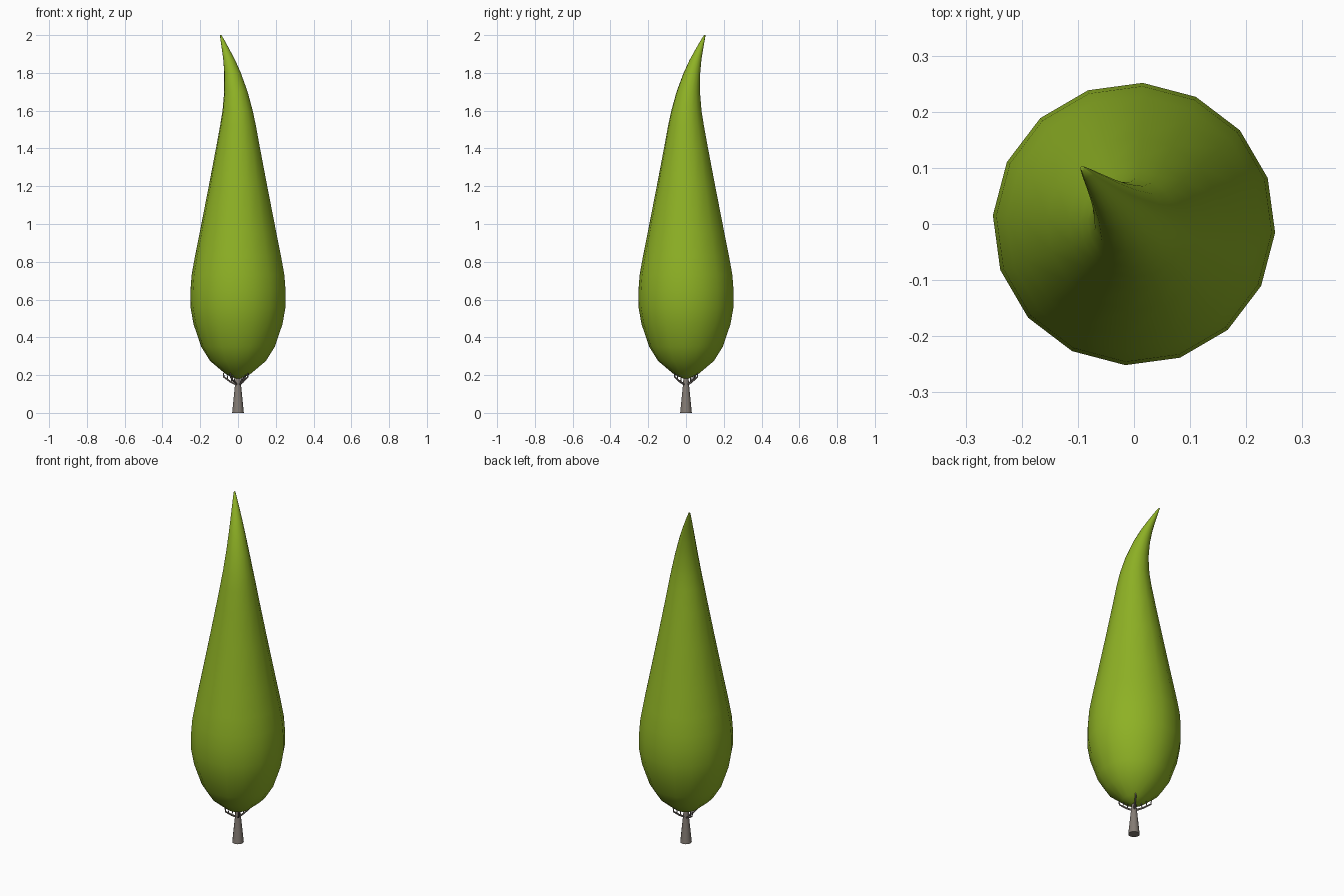
import bpy, bmesh, math
from mathutils import Vector

if "Cube" in bpy.data.objects:
    bpy.data.objects.remove(bpy.data.objects["Cube"])


def material(name, rgb):
    m = bpy.data.materials.new(name)
    m.diffuse_color = (*rgb, 1)
    m.use_nodes = True
    m.node_tree.nodes["Principled BSDF"].inputs["Base Color"].default_value = m.diffuse_color
    return m


LEAF = material("leaf green", (0.27, 0.44, 0.018))
BARK = material("grey bark", (0.23, 0.20, 0.175))


def loft(bm, rings, sides, start=0.0, tilt=False):
    """Skin circles given as (centre, radius); tilt turns them along the path."""
    loops = []
    for i, (c, r) in enumerate(rings):
        c = Vector(c)
        q = None
        if tilt:
            a = Vector(rings[max(i - 1, 0)][0])
            b = Vector(rings[min(i + 1, len(rings) - 1)][0])
            q = Vector((0, 0, 1)).rotation_difference(b - a)
        loop = []
        for k in range(sides):
            t = start + math.tau * k / sides
            p = Vector((r * math.cos(t), r * math.sin(t), 0))
            if q:
                p.rotate(q)
            loop.append(bm.verts.new(c + p))
        loops.append(loop)
    for a, b in zip(loops, loops[1:]):
        for k in range(sides):
            n = (k + 1) % sides
            bm.faces.new((a[k], a[n], b[n], b[k]))
    bm.faces.new(loops[0][::-1])
    bm.faces.new(loops[-1])


def finish(name, bm, mat, angle):
    bmesh.ops.recalc_face_normals(bm, faces=bm.faces[:])
    me = bpy.data.meshes.new(name)
    bm.to_mesh(me)
    bm.free()
    me.materials.append(mat)
    ob = bpy.data.objects.new(name, me)
    bpy.context.collection.objects.link(ob)
    bpy.ops.object.select_all(action='DESELECT')
    ob.select_set(True)
    bpy.context.view_layer.objects.active = ob
    bpy.ops.object.shade_smooth_by_angle(angle=math.radians(angle))
    return ob


# Foliage: teardrop whose tip bends towards the back left (z, radius, bend)
profile = [(0.18, 0.012, 0), (0.205, 0.065, 0), (0.275, 0.148, 0),
           (0.35, 0.195, 0), (0.47, 0.236, 0), (0.56, 0.252, 0),
           (0.65, 0.252, 0), (0.73, 0.246, 0), (0.83, 0.228, 0),
           (0.95, 0.204, 0), (1.2, 0.155, 0), (1.4, 0.117, 0),
           (1.52, 0.095, 0), (1.6, 0.08, 0.002), (1.7, 0.062, 0.011),
           (1.8, 0.044, 0.029), (1.87, 0.031, 0.047), (1.93, 0.019, 0.067),
           (1.97, 0.011, 0.081), (2.0, 0.004, 0.092)]
bm = bmesh.new()
loft(bm, [((-b, b * 1.08, z), r) for z, r, b in profile], 16, math.radians(-3.5))
finish("foliage", bm, LEAF, 60)

# Trunk: flared post running up into the foliage
bm = bmesh.new()
loft(bm, [((0, 0, 0), 0.031), ((0, 0, 0.08), 0.023),
          ((0, 0, 0.16), 0.015), ((0, 0, 0.26), 0.011)], 12)
finish("trunk", bm, BARK, 50)

# Branches: thin arms below the foliage with short upright twigs
for i, (angle, reach) in enumerate([(146, 0.095), (236, 0.075), (310, 0.083), (57, 0.075)]):
    d = Vector((math.cos(math.radians(angle)), math.sin(math.radians(angle)), 0))

    def at(f, z):
        return d * reach * f + Vector((0, 0, z))

    bm = bmesh.new()
    loft(bm, [(at(0, 0.145), 0.006), (at(0.5, 0.165), 0.005),
              (at(0.95, 0.19), 0.004), (at(0.98, 0.212), 0.003)], 6, tilt=True)
    for f, z in ((0.45, 0.163), (0.72, 0.177)):
        loft(bm, [(at(f, z), 0.003), (at(f - 0.06, z + 0.045), 0.002)], 5, tilt=True)
    finish(f"branch_{i + 1}", bm, BARK, 50)
